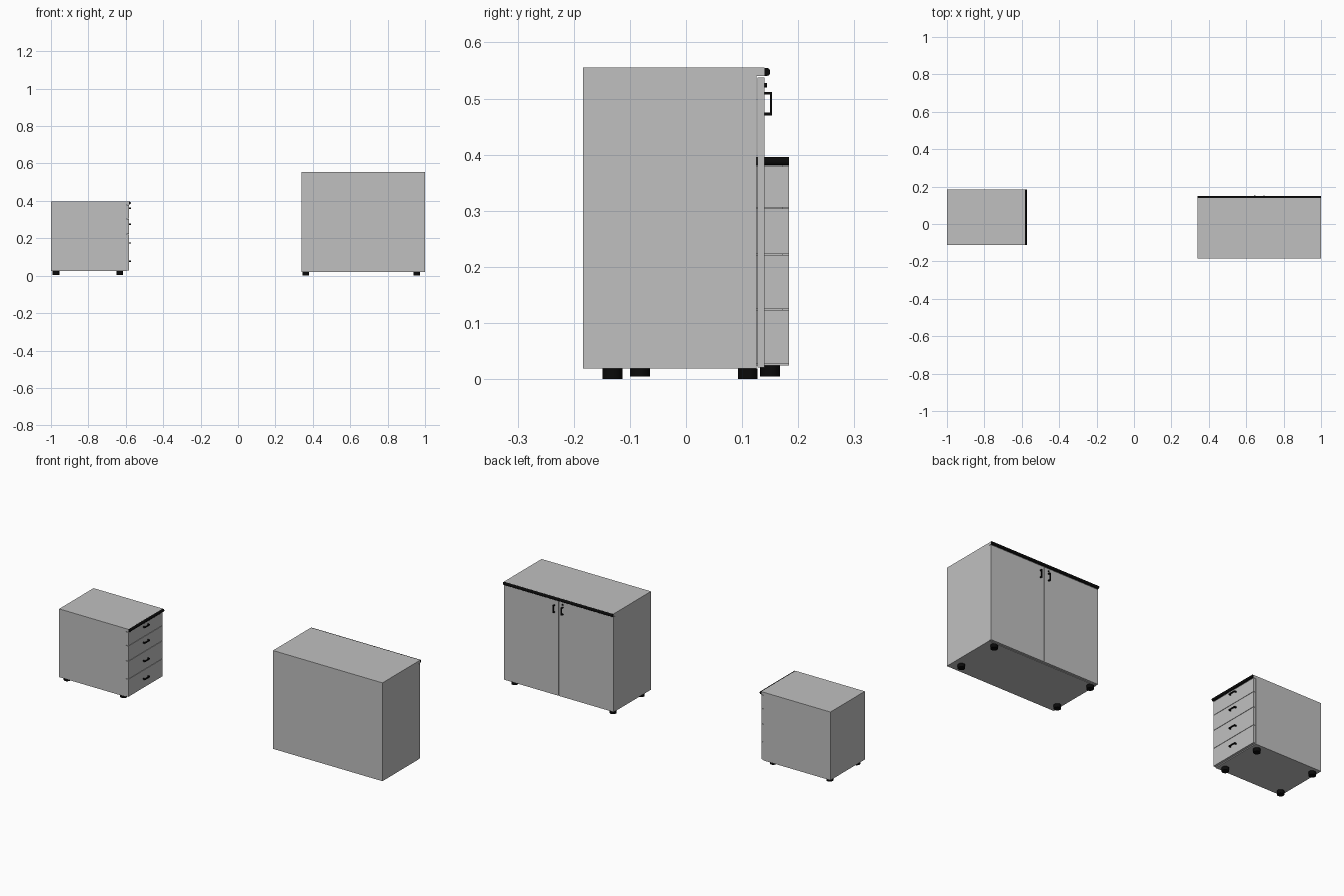
import bpy
import bmesh
import math
from mathutils import Matrix, Vector

old = bpy.data.objects.get("Cube")
if old:
    bpy.data.objects.remove(old, do_unlink=True)


def material(name, value):
    mat = bpy.data.materials.new(name)
    mat.use_nodes = True
    color = (value, value, value, 1)
    mat.diffuse_color = color
    mat.node_tree.nodes["Principled BSDF"].inputs["Base Color"].default_value = color
    return mat


GRAY = material("light gray board", 0.53)
BLACK = material("black plastic", 0.003)


def finish(bm, name, mat, smooth=False):
    bmesh.ops.recalc_face_normals(bm, faces=bm.faces)
    mesh = bpy.data.meshes.new(name)
    bm.to_mesh(mesh)
    bm.free()
    mesh.materials.append(mat)
    obj = bpy.data.objects.new(name, mesh)
    bpy.context.collection.objects.link(obj)
    if smooth:
        bpy.ops.object.select_all(action="DESELECT")
        obj.select_set(True)
        bpy.context.view_layer.objects.active = obj
        bpy.ops.object.shade_smooth_by_angle()
    return obj


def add_box(bm, x, y, z):
    spans = (x, y, z)
    center = Vector([sum(s) / 2 for s in spans])
    size = Vector([s[1] - s[0] for s in spans])
    bmesh.ops.create_cube(bm, size=1, matrix=Matrix.LocRotScale(center, None, size))


def box(name, x, y, z, mat=GRAY):
    bm = bmesh.new()
    add_box(bm, x, y, z)
    return finish(bm, name, mat)


def cylinder(name, center, radius, depth, axis="Z"):
    turn = {"Z": Matrix(), "Y": Matrix.Rotation(math.pi / 2, 4, "X")}[axis]
    bm = bmesh.new()
    bmesh.ops.create_cone(bm, cap_ends=True, segments=24, radius1=radius, radius2=radius,
                          depth=depth, matrix=Matrix.Translation(center) @ turn)
    return finish(bm, name, BLACK, True)


def edge_strip(name, length, depth, height):
    """Rounded trim running along x and bulging towards +y."""
    bm = bmesh.new()
    steps = 12
    ring = []
    for i in range(steps + 1):
        a = math.pi * (i / steps - 0.5)
        ring.append((-length / 2, depth * math.sqrt(max(math.cos(a), 0)), height / 2 * math.sin(a)))
    face = bm.faces.new([bm.verts.new(p) for p in ring])
    new = bmesh.ops.extrude_face_region(bm, geom=[face])["geom"]
    bmesh.ops.translate(bm, vec=(length, 0, 0),
                        verts=[v for v in new if isinstance(v, bmesh.types.BMVert)])
    return finish(bm, name, BLACK, True)


def bow_handle(name, length, reach):
    """Bow along x, standing off towards +y."""
    bm = bmesh.new()
    h, w = length / 2, 0.0035
    add_box(bm, (-h, h), (reach - 0.003, reach), (-w, w))
    for s in (-1, 1):
        end, inner = s * h, s * (h - 0.005)
        add_box(bm, (min(end, inner), max(end, inner)), (0, reach - 0.003), (-w, w))
    return finish(bm, name, BLACK)


def feet(name, xs, ys, z0, z1):
    for i, x in enumerate(xs):
        for j, y in enumerate(ys):
            cylinder(f"{name}_{i * 2 + j + 1}", (x, y, (z0 + z1) / 2), 0.0177, z1 - z0)


T = 0.012  # board thickness

# Two-door cabinet, opening towards +y
X0, X1, Y0, Y1, Z0, Z1 = 0.34, 1.0, -0.184, 0.14, 0.019, 0.54
DY = Y1 - 0.013
MID = (X0 + X1) / 2
box("cabinet_top", (X0, X1), (Y0, Y1), (Z1, 0.555))
box("cabinet_bottom", (X0, X1), (Y0, DY - 0.001), (Z0, Z0 + T))
box("cabinet_back", (X0 + T, X1 - T), (Y0, Y0 + T), (Z0 + T, Z1))
box("cabinet_shelf", (X0 + T, X1 - T), (Y0 + T, DY - 0.02), (0.27, 0.27 + T))
for side, x in (("right", X0), ("left", X1 - T)):
    box(f"cabinet_{side}_side", (x, x + T), (Y0, DY - 0.001), (Z0 + T, Z1))
for side, a, b in (("right", X0, MID - 0.0015), ("left", MID + 0.0015, X1)):
    box(f"cabinet_{side}_door", (a, b), (DY, Y1), (Z0 + 0.002, Z1 - 0.002))
for side, s in (("right", -1), ("left", 1)):
    pull = bow_handle(f"cabinet_{side}_handle", 0.042, 0.013)
    pull.rotation_euler.y = math.pi / 2
    pull.location = (MID + s * 0.025, Y1, 0.491)
cylinder("cabinet_lock", (MID - 0.025, Y1 + 0.001, 0.524), 0.004, 0.007, "Y")
trim = edge_strip("cabinet_edge_trim", X1 - X0, 0.01, 0.0145)
trim.location = (MID, Y1, 0.5475)
feet("cabinet_foot", (0.363, 0.955), (-0.131, 0.11), 0, Z0)

# Four-drawer pedestal, opening towards +x
X0, X1, Y0, Y1, Z0, Z1 = -1.0, -0.583, -0.112, 0.184, 0.024, 0.381
DX = X1 - 0.013
MID = (Y0 + Y1) / 2
box("pedestal_top", (X0, X1), (Y0, Y1), (Z1, 0.396))
box("pedestal_bottom", (X0, DX - 0.001), (Y0, Y1), (Z0, Z0 + T))
box("pedestal_back", (X0, X0 + T), (Y0 + T, Y1 - T), (Z0 + T, Z1))
for side, y in (("front", Y0), ("rear", Y1 - T)):
    box(f"pedestal_{side}_side", (X0, DX - 0.001), (y, y + T), (Z0 + T, Z1))
seams = (0.027, 0.124, 0.222, 0.305, 0.38)
grips = (0.077, 0.175, 0.275, 0.36)
for i, grip in enumerate(grips):
    box(f"drawer_front_{i + 1}", (DX, X1), (Y0, Y1), (seams[i] + 0.001, seams[i + 1] - 0.001))
    pull = bow_handle(f"drawer_handle_{i + 1}", 0.042, 0.012)
    pull.rotation_euler.z = -math.pi / 2
    pull.location = (X1, MID, grip)
trim = edge_strip("pedestal_edge_trim", Y1 - Y0, 0.01, 0.0145)
trim.rotation_euler.z = -math.pi / 2
trim.location = (X1, MID, 0.3885)
feet("pedestal_foot", (-0.973, -0.632), (-0.082, 0.15), 0.005, Z0)
